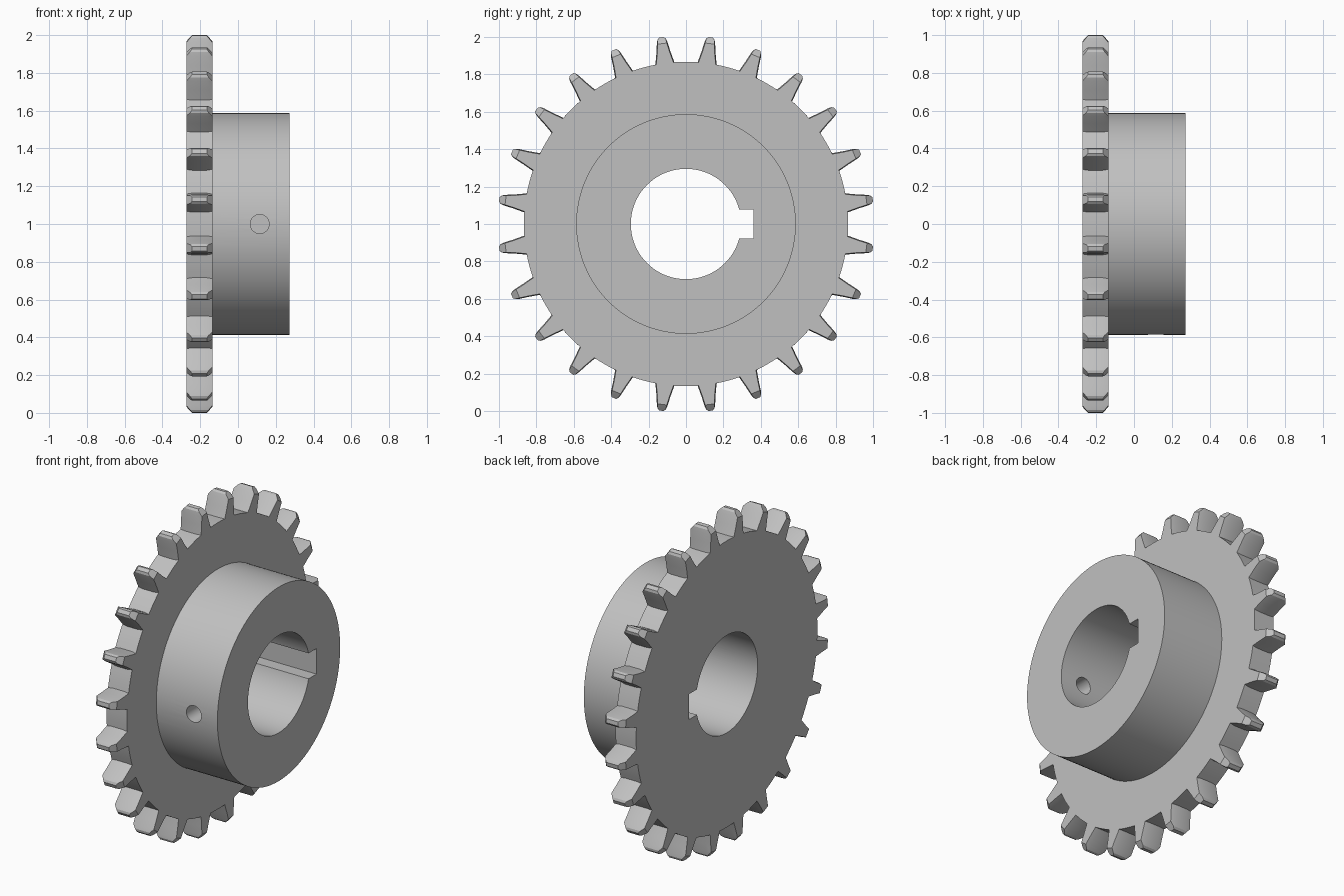
import bpy
import bmesh
from math import sin, cos, pi, atan2, hypot

TEETH = 24
ROOT = 0.867
BACK, FACE, END = -0.273, -0.136, 0.273   # wheel back, wheel face, hub end

cube = bpy.data.objects.get("Cube")
if cube:
    bpy.data.objects.remove(cube, do_unlink=True)

steel = bpy.data.materials.new("grey steel")
steel.use_nodes = True
colour = (0.53, 0.53, 0.53, 1)
steel.diffuse_color = colour
steel.node_tree.nodes["Principled BSDF"].inputs["Base Color"].default_value = colour


def loft(name, sections):
    """Join (x, loop) sections along x; each loop is a list of (radius, angle)."""
    bm = bmesh.new()
    rings = [[bm.verts.new((x, r * sin(a), 1 + r * cos(a))) for r, a in loop]
             for x, loop in sections]
    n = len(rings[0])
    for lower, upper in zip(rings, rings[1:]):
        for i in range(n):
            j = (i + 1) % n
            bm.faces.new((lower[i], lower[j], upper[j], upper[i]))
    bm.faces.new(rings[0])
    bm.faces.new(rings[-1])
    bmesh.ops.recalc_face_normals(bm, faces=bm.faces)
    mesh = bpy.data.meshes.new(name)
    bm.to_mesh(mesh)
    bm.free()
    mesh.materials.append(steel)
    obj = bpy.data.objects.new(name, mesh)
    bpy.context.collection.objects.link(obj)
    return obj


def circle(radius, count=128):
    return [(radius, 2 * pi * i / count) for i in range(count)]


def toothed(inset):
    """Outline of the toothed wheel, with the tooth flanks moved in by inset."""
    flank = [(0.051, 0.866), (0.038, 0.925), (0.029, 0.975), (0.023, 0.996), (0.012, 1.007)]
    half = [(w - inset, r) for w, r in flank]
    tooth = [(-w, r) for w, r in half] + half[::-1]
    loop = []
    for k in range(TEETH):
        mid = 2 * pi * (k + 0.5) / TEETH
        loop += [(hypot(t, r), mid + atan2(t, r)) for t, r in tooth]
        loop += [(ROOT, mid + pi / TEETH + s) for s in (-0.035, 0, 0.035)]
    return loop


def combine(target, other, operation):
    mod = target.modifiers.new(operation.lower(), "BOOLEAN")
    mod.operation = operation
    mod.solver = "EXACT"
    mod.object = other
    bpy.ops.object.select_all(action="DESELECT")
    bpy.context.view_layer.objects.active = target
    target.select_set(True)
    bpy.ops.object.modifier_apply(modifier=mod.name)
    bpy.data.objects.remove(other, do_unlink=True)


# Toothed wheel, flanks slightly narrowed towards both faces
wheel = loft("toothed_wheel_with_hub", [
    (BACK, toothed(0.005)), (BACK + 0.03, toothed(0)),
    (FACE - 0.03, toothed(0)), (FACE, toothed(0.005))])

# Turned chamfer on the tooth tips
edge = [(-0.004, 0.968), (0.014, 0.990), (0.030, 1.008), (0.045, 1.015)]
rings = [(BACK + d, circle(r, 192)) for d, r in edge]
rings += [(FACE - d, circle(r, 192)) for d, r in reversed(edge)]
combine(wheel, loft("tip_chamfer", rings), "INTERSECT")

# Hub on the right-hand face
hub = loft("hub", [(BACK + 0.06, circle(0.587)), (END, circle(0.587))])
combine(wheel, hub, "UNION")

# Bore
bore = loft("bore", [(-0.5, circle(0.295)), (0.5, circle(0.295))])
combine(wheel, bore, "DIFFERENCE")

# Keyway at the back of the bore
bpy.ops.mesh.primitive_cube_add(size=1, location=(0, 0.26, 1))
key = bpy.context.object
key.scale = (1, 0.2, 0.154)
key.data.materials.append(steel)
combine(wheel, key, "DIFFERENCE")

# Set screw hole through the front of the hub
bpy.ops.mesh.primitive_cylinder_add(vertices=48, radius=0.05, depth=0.5,
                                    location=(0.115, -0.45, 1), rotation=(pi / 2, 0, 0))
screw = bpy.context.object
screw.data.materials.append(steel)
combine(wheel, screw, "DIFFERENCE")

# Smooth round surfaces, keep machined edges sharp
bpy.ops.object.select_all(action="DESELECT")
wheel.select_set(True)
bpy.context.view_layer.objects.active = wheel
bpy.ops.object.shade_smooth_by_angle(angle=pi / 7)
